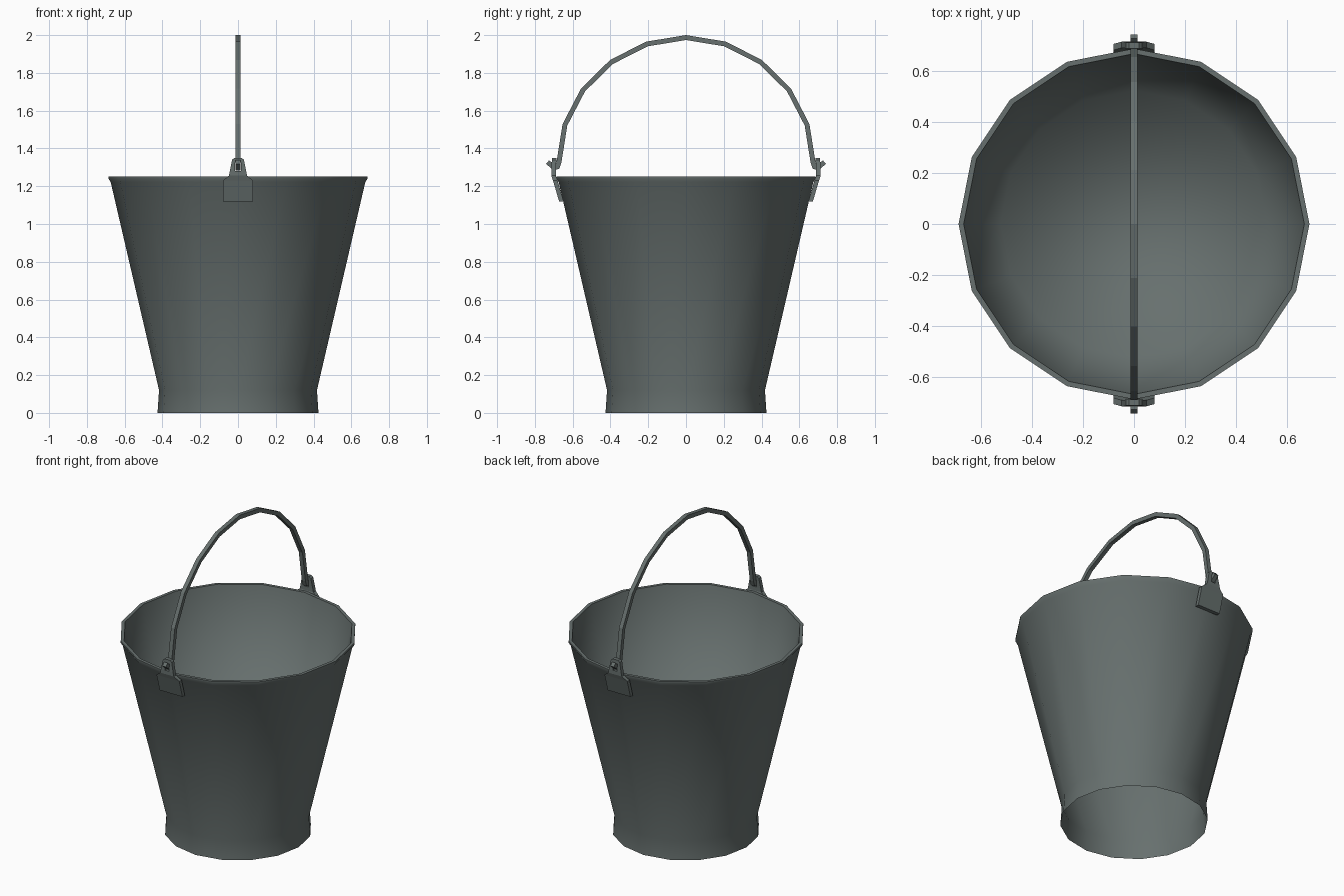
import bpy, bmesh, math
from mathutils import Vector

if "Cube" in bpy.data.objects:
    bpy.data.objects.remove(bpy.data.objects["Cube"])

metal = bpy.data.materials.new("dark grey metal")
metal.diffuse_color = (0.135, 0.162, 0.157, 1)
metal.use_nodes = True
metal.node_tree.nodes["Principled BSDF"].inputs["Base Color"].default_value = metal.diffuse_color


def add_object(name, bm, recalc=True):
    if recalc:
        bmesh.ops.recalc_face_normals(bm, faces=bm.faces)
    mesh = bpy.data.meshes.new(name)
    bm.to_mesh(mesh)
    bm.free()
    mesh.materials.append(metal)
    ob = bpy.data.objects.new(name, mesh)
    bpy.context.collection.objects.link(ob)
    return ob


# Bucket: profile (radius, height) turned in 16 sides: open foot, wall, rim, inside wall
SIDES = 16
profile = [(0.426, 0), (0.418, 0.12), (0.674, 1.222), (0.686, 1.24), (0.686, 1.252),
           (0.666, 1.252), (0.522, 0.6)]
bm = bmesh.new()
rings = []
for r, z in profile:
    rings.append([bm.verts.new((r * math.cos(math.tau * i / SIDES),
                                r * math.sin(math.tau * i / SIDES), z))
                  for i in range(SIDES)])
for a, b in zip(rings, rings[1:]):
    for i in range(SIDES):
        j = (i + 1) % SIDES
        bm.faces.new((a[i], a[j], b[j], b[i]))
# Raised floor inside, facing up
bm.faces.new(rings[-1])
for f in bm.faces:
    f.smooth = True
# Sharp edges along the rim
for e in bm.edges:
    za, zb = (v.co.z for v in e.verts)
    if abs(za - zb) < 1e-5 and za > 1.245:
        e.smooth = False
add_object("bucket", bm, recalc=False)

# Ears: bent plates with a slot, rows of (height, half width, outer distance)
rows = [(1.12, 0.08, 0.672), (1.23, 0.08, 0.704), (1.256, 0.048, 0.713),
        (1.28, 0.043, 0.713), (1.325, 0.034, 0.711), (1.34, 0.031, 0.71),
        (1.35, 0.02, 0.71)]
SLOT, THICK = 0.015, 0.024
for name, s in (("front_ear", -1), ("back_ear", 1)):
    bm = bmesh.new()
    grid = [[bm.verts.new((x, s * y, z)) for x in (-w, -SLOT, SLOT, w)]
            for z, w, y in rows]
    faces = []
    for k in range(len(rows) - 1):
        for c in range(3):
            if k == 3 and c == 1:
                continue  # slot
            faces.append(bm.faces.new((grid[k][c], grid[k][c + 1],
                                       grid[k + 1][c + 1], grid[k + 1][c])))
    # Thicken inwards
    new = bmesh.ops.extrude_face_region(bm, geom=faces, use_keep_orig=True)["geom"]
    moved = [v for v in new if isinstance(v, bmesh.types.BMVert)]
    bmesh.ops.translate(bm, verts=moved, vec=(0, -s * THICK, 0))
    add_object(name, bm)

# Handle: square bar swept along an arch, with a hook at each end
half = [(0.733, 1.328), (0.697, 1.296), (0.68, 1.302), (0.672, 1.33), (0.641, 1.525),
        (0.545, 1.71), (0.394, 1.858), (0.207, 1.953)]
path = [Vector(p) for p in half + [(0, 1.987)] + [(-y, z) for y, z in reversed(half)]]
T = 0.013
bm = bmesh.new()
sections = []
for i, p in enumerate(path):
    d0 = (p - path[max(i - 1, 0)]).normalized()
    d1 = (path[min(i + 1, len(path) - 1)] - p).normalized()
    t = (d0 + d1).normalized()
    n = Vector((-t.y, t.x)) * T
    sections.append([bm.verts.new((x, p.x + k * n.x, p.y + k * n.y))
                     for x, k in ((-T, -1), (T, -1), (T, 1), (-T, 1))])
for a, b in zip(sections, sections[1:]):
    for i in range(4):
        j = (i + 1) % 4
        bm.faces.new((a[i], a[j], b[j], b[i]))
bm.faces.new(sections[0])
bm.faces.new(sections[-1])
add_object("handle", bm)
